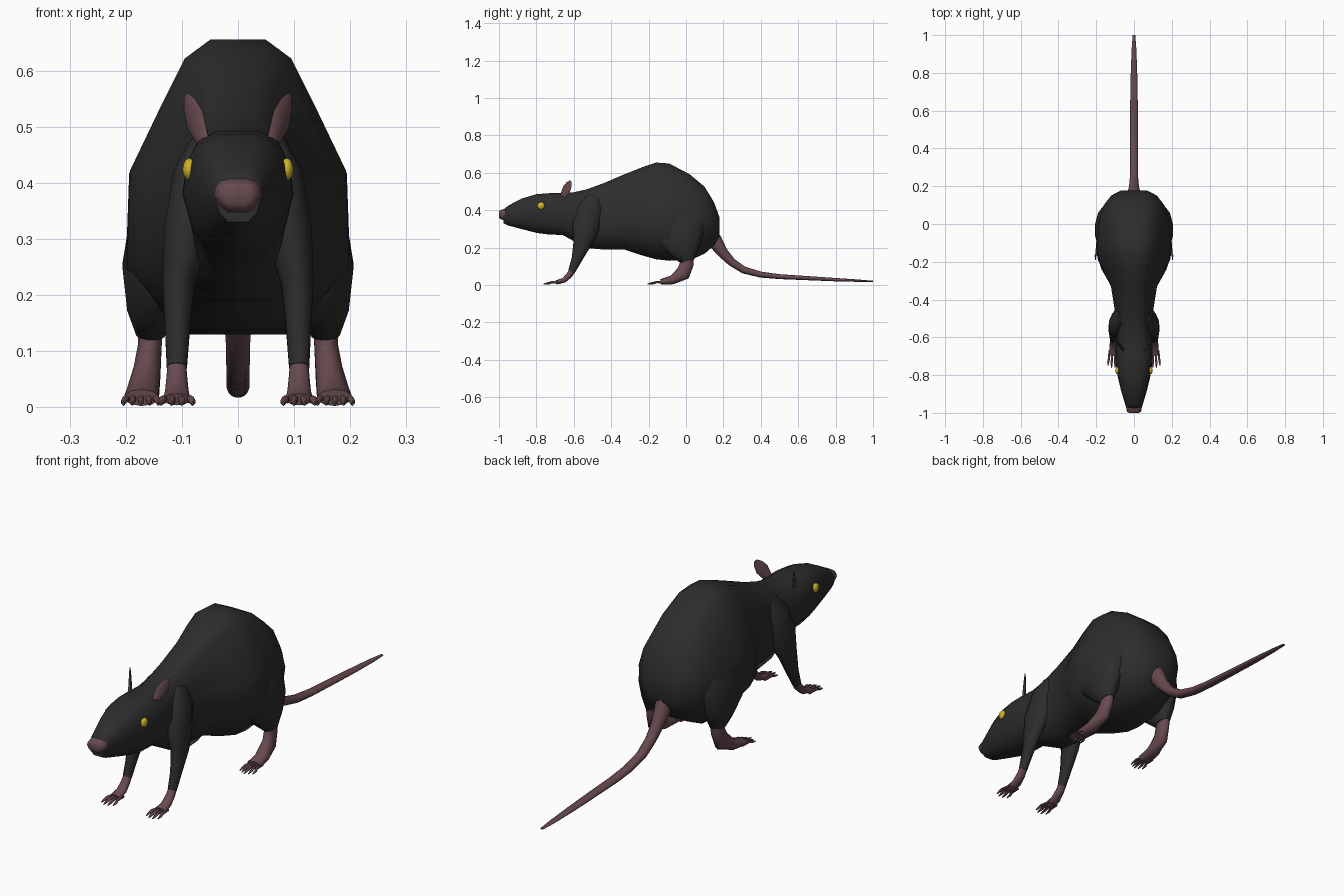
import bpy, bmesh, math
from mathutils import Vector

if "Cube" in bpy.data.objects:
    bpy.data.objects.remove(bpy.data.objects["Cube"])


def material(name, color):
    m = bpy.data.materials.new(name)
    m.diffuse_color = (*color, 1)
    m.use_nodes = True
    m.node_tree.nodes["Principled BSDF"].inputs["Base Color"].default_value = m.diffuse_color
    return m


FUR = material("charcoal fur", (0.026, 0.026, 0.026))
SKIN = material("dusky pink skin", (0.135, 0.068, 0.077))
YELLOW = material("yellow eye", (0.62, 0.45, 0.02))


def loft(name, rings, mat):
    """Skin a list of closed rings and cap both ends."""
    bm = bmesh.new()
    loops = [[bm.verts.new(p) for p in ring] for ring in rings]
    for a, b in zip(loops, loops[1:]):
        n = len(a)
        for i in range(n):
            bm.faces.new((a[i], a[(i + 1) % n], b[(i + 1) % n], b[i]))
    bm.faces.new(loops[0])
    bm.faces.new(loops[-1])
    bmesh.ops.recalc_face_normals(bm, faces=bm.faces)
    return finish(name, bm, mat)


def finish(name, bm, mat, angle=60):
    me = bpy.data.meshes.new(name)
    bm.to_mesh(me)
    bm.free()
    me.materials.append(mat)
    me.shade_smooth()
    me.set_sharp_from_angle(angle=math.radians(angle))
    ob = bpy.data.objects.new(name, me)
    bpy.context.collection.objects.link(ob)
    return ob


def tube(name, path, mat, side=1, sides=10):
    """Elliptical tube through (x, y, z, half width, half depth) points."""
    pts = [Vector((p[0] * side, p[1], p[2])) for p in path]
    rings = []
    for i, p in enumerate(path):
        t = (pts[min(i + 1, len(pts) - 1)] - pts[max(i - 1, 0)]).normalized()
        depth = t.cross(Vector((1, 0, 0))).normalized()
        width = depth.cross(t)
        ring = []
        for k in range(sides):
            a = math.tau * (k + 0.5) / sides
            ring.append(pts[i] + width * p[3] * math.cos(a) + depth * p[4] * math.sin(a))
        rings.append(ring)
    return loft(name, rings, mat)


# Head and torso: cross-section changes from rounded to pear shaped
HEAD = [(.38, 1), (.72, .85), (.93, .48), (1, 0), (.82, -.58), (.45, -1)]
PEAR = [(.25, 1), (.48, .87), (.72, .5), (.97, .1), (1, -.55), (.5, -1)]


def section(y, top, bottom, w, pear):
    half = []
    for h, p in zip(HEAD, PEAR):
        u = h[0] + (p[0] - h[0]) * pear
        v = h[1] + (p[1] - h[1]) * pear
        half.append((u * w, y, (top + bottom) / 2 + v * (top - bottom) / 2))
    return half + [(-x, yy, z) for x, yy, z in reversed(half)]


stations = [  # y, top, bottom, half width, pear amount
    (-.975, .405, .33, .040, 0), (-.95, .425, .318, .048, 0),
    (-.88, .462, .300, .069, 0), (-.80, .486, .279, .088, 0),
    (-.73, .491, .270, .098, 0), (-.66, .491, .268, .099, 0),
    (-.60, .496, .235, .092, .1), (-.53, .512, .198, .098, .3),
    (-.44, .545, .190, .106, .5), (-.33, .592, .190, .125, .8),
    (-.24, .628, .160, .172, 1), (-.16, .655, .138, .198, 1),
    (-.09, .650, .130, .200, 1), (.02, .592, .132, .190, .8),
    (.10, .525, .168, .162, .4), (.15, .442, .212, .122, .1),
    (.178, .365, .262, .068, 0)]
loft("body", [section(*s) for s in stations], FUR)

# Nose tip
loft("nose", [section(-1.0, .396, .362, .026, 0), section(-.994, .401, .353, .037, 0),
              section(-.968, .408, .346, .042, 0)], SKIN)

# Tail
tube("tail", [(0, .10, .30, .042, .05), (0, .155, .235, .036, .04),
              (0, .195, .175, .027, .029), (0, .245, .122, .023, .022),
              (0, .31, .080, .022, .019), (0, .40, .056, .022, .016),
              (0, .50, .045, .022, .013), (0, .65, .037, .021, .011),
              (0, .80, .029, .018, .009), (0, .93, .023, .013, .006),
              (0, 1.0, .020, .007, .003)], SKIN)


def toes(name, side, xc, y, z, spread, length, count):
    for i in range(count):
        f = 2 * i / (count - 1) - 1
        x0, x1 = xc + f * spread * .75, xc + f * spread
        end = y - length * (1 - .22 * abs(f))
        r = spread / count * .95
        tube(f"{name}_{i + 1}", [(x0, y + .02, z, r * .8, r * .8),
                                 (x0 * .5 + x1 * .5, y - length * .35, z + .003, r, r),
                                 (x1, end + .02, z * .75, r * .9, r * .8),
                                 (x1, end, .005, r * .3, .003)], SKIN, side, 6)


def ear(name, side):
    base, tip = Vector((.058, -.665, .462)), Vector((.093, -.616, .556))
    axis = (tip - base).normalized()
    wide = Vector((.55, .75, 0))
    wide = (wide - axis * wide.dot(axis)).normalized()
    thick = axis.cross(wide)
    rings = []
    for f, w, d in ((0, .014, .009), (.25, .021, .008), (.55, .027, .006),
                    (.82, .020, .004), (1, .007, .002)):
        c = base.lerp(tip, f)
        ring = [c + wide * w * math.cos(k * math.tau / 8) + thick * d * math.sin(k * math.tau / 8)
                for k in range(8)]
        rings.append([(p.x * side, p.y, p.z) for p in ring])
    loft(name, rings, SKIN)


def eye(name, side):
    bm = bmesh.new()
    bmesh.ops.create_uvsphere(bm, u_segments=12, v_segments=8, radius=1)
    for v in bm.verts:
        v.co = (side * .087 + v.co.x * .012, -.775 + v.co.y * .020, .424 + v.co.z * .020)
    finish(name, bm, YELLOW)


for side, tag in ((1, "right"), (-1, "left")):
    ear(f"{tag}_ear", side)
    eye(f"{tag}_eye", side)

    # Front leg: furred upper part, bare paw
    tube(f"{tag}_front_leg", [(.060, -.49, .47, .025, .04), (.075, -.51, .41, .042, .07),
                              (.090, -.535, .31, .044, .075), (.106, -.555, .222, .030, .048),
                              (.108, -.585, .135, .023, .028), (.109, -.612, .072, .019, .019)],
         FUR, side)
    tube(f"{tag}_front_paw", [(.109, -.604, .085, .017, .017), (.109, -.622, .055, .019, .017),
                              (.109, -.652, .026, .022, .014), (.109, -.695, .014, .025, .011)],
         SKIN, side)
    toes(f"{tag}_front_toe", side, .109, -.69, .012, .028, .078, 4)

    # Hind leg: furred thigh, bare shank and foot
    tube(f"{tag}_thigh", [(.105, -.03, .44, .045, .09), (.132, -.04, .35, .060, .14),
                          (.149, -.03, .245, .059, .13), (.154, -.005, .175, .045, .075),
                          (.156, .005, .128, .026, .040)], FUR, side, 12)
    tube(f"{tag}_hind_foot", [(.155, .008, .17, .024, .036), (.157, .003, .11, .022, .037),
                              (.162, -.015, .063, .025, .040), (.169, -.075, .027, .030, .024),
                              (.172, -.135, .017, .032, .015)], SKIN, side)
    toes(f"{tag}_hind_toe", side, .173, -.13, .013, .031, .076, 5)
